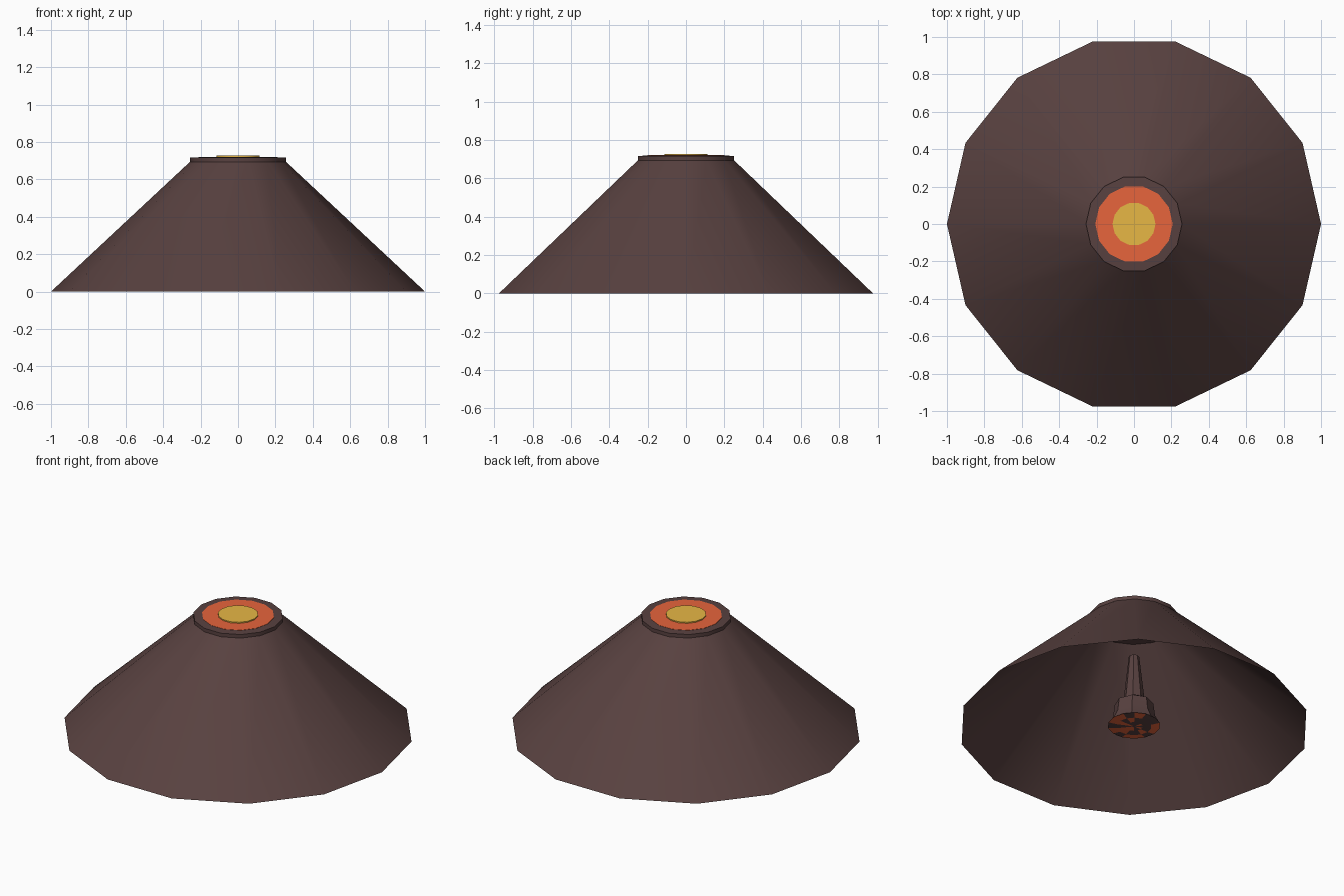
import bpy, bmesh, math, random

cube = bpy.data.objects.get("Cube")
if cube:
    bpy.data.objects.remove(cube)

SIDES = 14


def material(name, rgb):
    mat = bpy.data.materials.new(name)
    mat.use_nodes = True
    mat.diffuse_color = (*rgb, 1)
    mat.node_tree.nodes["Principled BSDF"].inputs["Base Color"].default_value = (*rgb, 1)
    return mat


ROCK = material("dark_brown_rock", (0.098, 0.053, 0.051))
LAVA = material("orange_lava", (1.0, 0.162, 0.056))
CORE = material("yellow_lava", (1.0, 0.59, 0.075))


def lathe(name, profile, mats, sides=SIDES, cap=False):
    """Spin (radius, height) points round z; cap fills the last ring."""
    bm = bmesh.new()
    rings = []
    for r, z in profile:
        angles = [2 * math.pi * i / sides for i in range(sides)]
        rings.append([bm.verts.new((r * math.cos(a), r * math.sin(a), z)) for a in angles])
    for low, high in zip(rings, rings[1:]):
        for i in range(sides):
            j = (i + 1) % sides
            bm.faces.new((low[i], low[j], high[j], high[i]))
    if cap:
        bm.faces.new(rings[-1])
    mesh = bpy.data.meshes.new(name)
    bm.to_mesh(mesh)
    bm.free()
    for m in mats:
        mesh.materials.append(m)
    obj = bpy.data.objects.new(name, mesh)
    bpy.context.collection.objects.link(obj)
    bpy.ops.object.select_all(action='DESELECT')
    obj.select_set(True)
    bpy.context.view_layer.objects.active = obj
    bpy.ops.object.shade_smooth_by_angle(angle=math.radians(30))
    return obj


# Hollow mountain, open underneath
lathe("mountain_slope", [(1.0, 0), (0.25, 0.7)], [ROCK])

# Crater rim
lathe("crater_rim", [(0.2, 0.69), (0.257, 0.69), (0.257, 0.716), (0.2, 0.719), (0.2, 0.69)], [ROCK])

# Lava pool and its hot centre
lathe("lava_pool", [(0.207, 0.70), (0.207, 0.72)], [LAVA], cap=True)
lathe("lava_centre", [(0.115, 0.718), (0.115, 0.727)], [CORE], cap=True)

# Small rock spire hidden inside the mountain
lathe("inner_spire", [(0.15, 0.01), (0.12, 0.07), (0.11, 0.15), (0.06, 0.18), (0.03, 0.46)],
      [ROCK], sides=8, cap=True)

# Cracked underside of the spire, patched with lava
base = lathe("inner_spire_base", [(0.15, 0.01), (0.1, 0.004), (0.05, 0.004), (0.01, 0.004)],
             [ROCK, LAVA], cap=True)
random.seed(3)
for face in base.data.polygons:
    face.material_index = int(random.random() < 0.5)
